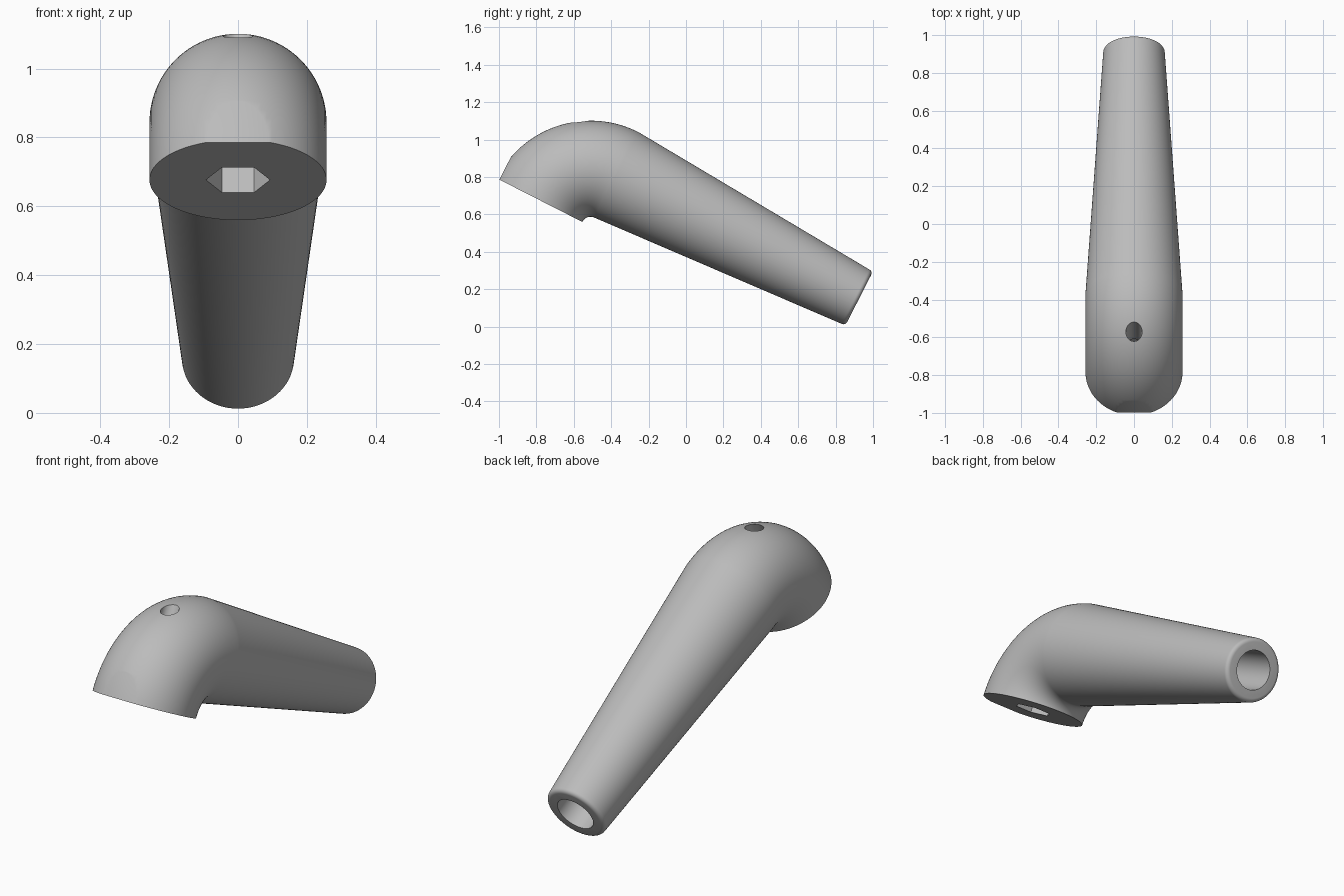
import bpy
import bmesh
from math import sin, cos, pi, radians
from mathutils import Matrix, Vector

old = bpy.data.objects.get("Cube")
if old:
    bpy.data.objects.remove(old, do_unlink=True)

BEND = 0.307          # elbow centreline radius
WIDE = 0.257          # elbow tube radius
TIP = 0.163           # tube radius at the tip
LENGTH = 1.455        # straight grip length
FILLET = 0.022
SIDES = 96
# Local frame: flat base on z = 0, grip along +y, elbow centre at the origin
PLACE = Matrix.Translation((0, -0.51, 0.537)) @ Matrix.Rotation(radians(-27), 4, 'X')

grey = bpy.data.materials.new("plain grey")
grey.use_nodes = True
colour = (0.5, 0.5, 0.5, 1)
grey.diffuse_color = colour
grey.node_tree.nodes["Principled BSDF"].inputs["Base Color"].default_value = colour


def make_object(name, bm):
    bmesh.ops.recalc_face_normals(bm, faces=bm.faces)
    mesh = bpy.data.meshes.new(name)
    bm.to_mesh(mesh)
    bm.free()
    mesh.materials.append(grey)
    obj = bpy.data.objects.new(name, mesh)
    bpy.context.collection.objects.link(obj)
    return obj


def add_ring(bm, angle, along, radius):
    """Tube cross-section at an elbow angle, pushed along the grip."""
    out = Vector((0, -cos(angle), sin(angle)))
    verts = []
    for i in range(SIDES):
        t = 2 * pi * i / SIDES
        p = out * (BEND + radius * cos(t))
        verts.append(bm.verts.new((radius * sin(t), p.y + along, p.z)))
    return verts


def prism(name, sides, radius, depth, matrix):
    bm = bmesh.new()
    bmesh.ops.create_cone(bm, cap_ends=True, segments=sides, radius1=radius,
                          radius2=radius, depth=depth, matrix=matrix)
    return make_object(name, bm)


# Handle: quarter-turn elbow, tapered grip and rounded tip
bm = bmesh.new()
rings = [add_ring(bm, pi / 2 * i / 32, 0, WIDE) for i in range(33)]
for i in range(7):
    a = pi / 2 * i / 6
    rings.append(add_ring(bm, pi / 2, LENGTH - FILLET * (1 - sin(a)),
                          TIP - FILLET * (1 - cos(a))))
for lower, upper in zip(rings, rings[1:]):
    for i in range(SIDES):
        j = (i + 1) % SIDES
        bm.faces.new((lower[i], lower[j], upper[j], upper[i]))
bm.faces.new(rings[0])
bm.faces.new(rings[-1])
handle = make_object("handle", bm)

# Cutters: nose flat, hexagonal pocket, bolt hole and tip socket
bm = bmesh.new()
bmesh.ops.create_cube(bm, size=1, matrix=Matrix.Translation((0, -1.0475, 0)))
flat = make_object("nose_flat_cutter", bm)
bolt_axis = Matrix.Translation((0, -BEND, 0))
pocket = prism("hex_pocket_cutter", 6, 0.093, 0.6,
               bolt_axis @ Matrix.Rotation(pi / 2, 4, 'Z'))
bolt = prism("bolt_hole_cutter", 48, 0.043, 1.4, bolt_axis)
socket = prism("tip_socket_cutter", 64, 0.1, 1.0,
               Matrix.Translation((0, LENGTH, BEND)) @ Matrix.Rotation(pi / 2, 4, 'X'))

bpy.context.view_layer.objects.active = handle
for cutter in (flat, pocket, bolt, socket):
    cutter.hide_render = True
    cut = handle.modifiers.new(cutter.name, 'BOOLEAN')
    cut.operation = 'DIFFERENCE'
    cut.solver = 'EXACT'
    cut.object = cutter
    bpy.ops.object.modifier_apply(modifier=cut.name)
    bpy.data.objects.remove(cutter, do_unlink=True)

# Tilt into place and smooth, keeping the cut edges crisp
handle.data.transform(PLACE)
bpy.ops.object.select_all(action='DESELECT')
handle.select_set(True)
bpy.ops.object.shade_smooth_by_angle(angle=radians(30))
